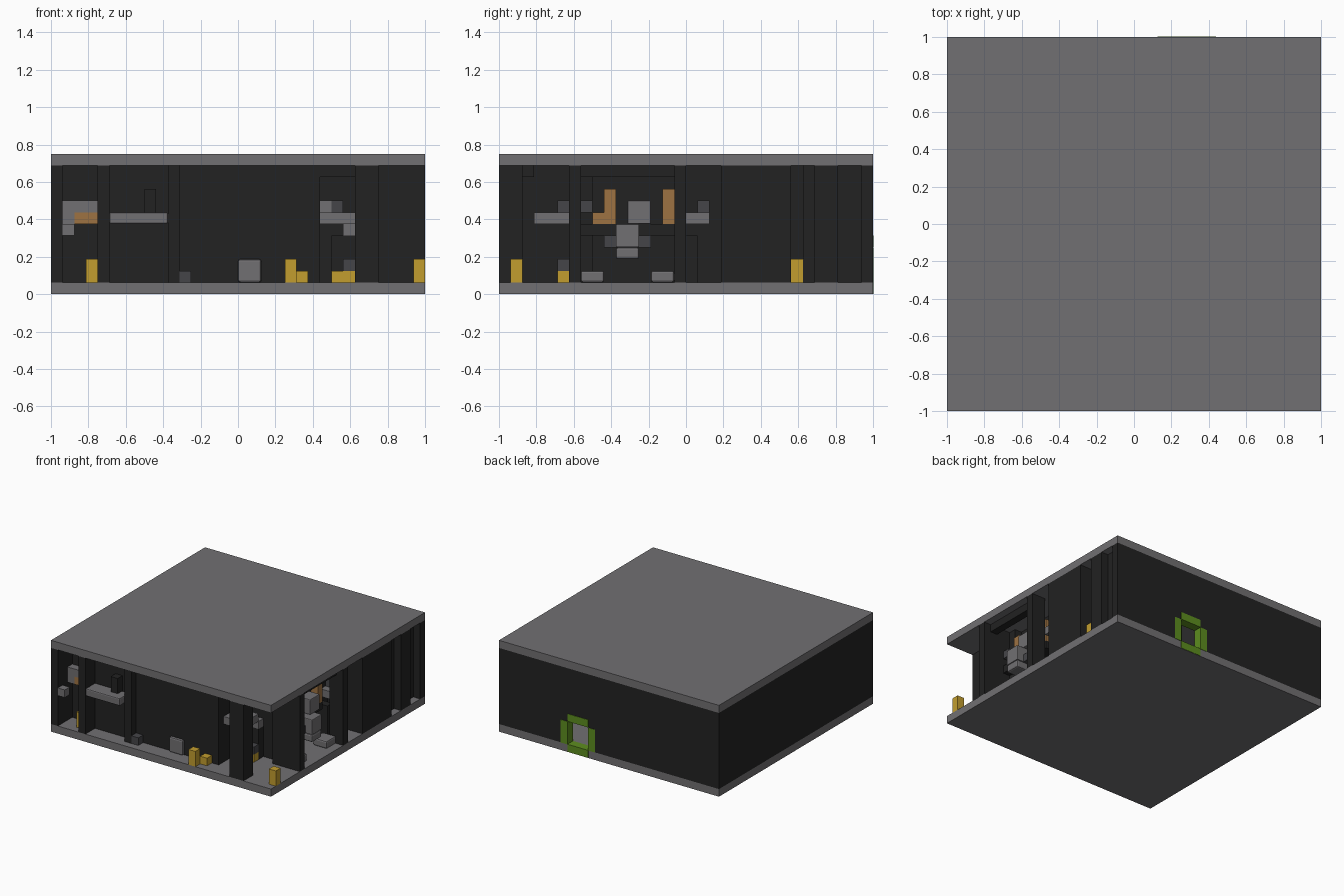
import bpy

cube = bpy.data.objects.get("Cube")
if cube:
    bpy.data.objects.remove(cube, do_unlink=True)

UNIT = 1 / 16      # every part sits on a grid of this step
FLOOR, CEILING = 1, 11


def material(name, r, g, b):
    mat = bpy.data.materials.new(name)
    mat.use_nodes = True
    mat.diffuse_color = (r, g, b, 1)
    mat.node_tree.nodes["Principled BSDF"].inputs["Base Color"].default_value = (r, g, b, 1)
    return mat


stone = material("grey stone", .165, .16, .168)
slate = material("dark grey slate", .06, .06, .066)
black = material("near black wall", .016, .016, .016)
gold = material("golden yellow", .54, .34, .028)
wood = material("warm wood", .34, .17, .055)
green = material("leaf green", .11, .27, .014)


def box(name, mat, x, y, z=(FLOOR, CEILING), rounded=0):
    """Box from its x, y and z ranges in grid steps."""
    bpy.ops.mesh.primitive_cube_add(size=1, location=[sum(r) / 2 * UNIT for r in (x, y, z)])
    obj = bpy.context.object
    obj.name = name
    obj.scale = [(r[1] - r[0]) * UNIT for r in (x, y, z)]
    bpy.ops.object.transform_apply(location=False, rotation=False, scale=True)
    obj.data.materials.append(mat)
    if rounded:
        bevel = obj.modifiers.new("soft_edges", "BEVEL")
        bevel.width = rounded * UNIT
        bevel.segments = 2
    return obj


def torch(name, x, y, top=3, base_color=gold):
    box(name, base_color, (x, x + 1), (y, y + 1), (FLOOR, top))


# Floor and roof slabs
box("floor_slab", stone, (-16, 16), (-16, 16), (0, FLOOR))
box("roof_slab", stone, (-16, 16), (-16, 16), (CEILING, 12))

# Closed outer walls, with the opening in the back one
box("right_wall", black, (-16, -15), (-16, 16))
box("back_wall_right", black, (-15, 2.9), (15, 16))
box("back_wall_left", black, (6.1, 16), (15, 16))
box("back_wall_over_opening", black, (2.9, 6.1), (15, 16), (4.1, CEILING))

# Green frame round the back opening
for side, x in (("right", 2), ("left", 6)):
    box("opening_frame_" + side, green, (x, x + 1), (14.9, 16.05), (1, 4))
for side, z in (("bottom", 0), ("top", 4)):
    box("opening_frame_" + side, green, (3, 6), (14.9, 16.05), (z + .03, z + 1.03))
torch("opening_inner_torch", 4, 12, 4, wood)
box("inner_partition", black, (0, 10), (8, 9))

# Front wall, right part: alcove, posts and shelf
box("alcove_back_wall", black, (-15, -11), (-13, -12))
box("alcove_post", black, (-12, -11), (-16, -12))
box("alcove_upper_beam", stone, (-15, -12), (-14, -13), (7, 8))
box("alcove_wood_bar", wood, (-14, -12), (-14, -13), (6, 7))
box("alcove_side_block", stone, (-15, -14), (-14, -13), (6, 7))
box("alcove_low_block", stone, (-15, -14), (-16, -15), (5, 6))
torch("alcove_torch", -13, -15)
box("shelf_back_wall", black, (-11, -6), (-14, -12))
box("shelf_end_post", black, (-6, -5), (-15, -12))
box("front_shelf", stone, (-11, -6), (-16, -14), (6, 7), .15)
box("shelf_post", black, (-8, -7), (-15, -14), (7, 9))

# Front wall, middle part, with small things standing before it
box("front_wall_middle", black, (-5, 7), (-14, -12))
box("front_slate_block", slate, (-5, -4), (-15, -14), (1, 2))
box("front_rounded_stone", stone, (0, 2), (-14.4, -13.9), (1, 3), .2)
torch("front_tall_torch", 4, -16)
torch("front_short_torch", 5, -15, 2)

# Front window bay with its table
box("window_lintel", black, (7, 10), (-14, -13), (10, CEILING))
box("window_back_wall", black, (6, 12), (-9, -8))
box("window_cabinet", black, (8, 10), (-10, -9), (1, 5))
box("window_inner_wall", black, (6, 7), (-12, -9))
box("window_table", stone, (7, 10), (-13, -10), (6, 7))
box("window_table_block", stone, (7, 8), (-11, -10), (7, 8))
box("window_table_slate", slate, (8, 9), (-11, -10), (7, 8))
box("window_table_bracket", stone, (9, 10), (-10, -9), (5, 6))
torch("window_short_torch", 8, -11, 2)
torch("window_torch", 9, -11, 2)
box("window_torch_cap", slate, (9, 10), (-11, -10), (2, 3))

# Corner pillar and torch
box("corner_pillar", black, (10, 12), (-16, -14))
torch("corner_torch", 15, -15)

# Left side: walls and pillars
box("left_cross_wall", black, (12, 16), (-10, -9))
box("left_room_wall", black, (10, 11), (-8, 3))
box("left_room_pillar", black, (14, 16), (-1, 0))
box("left_room_lintel", black, (14, 15), (-9, -1), (10, CEILING))
box("left_wall_front", black, (13, 16), (3, 9))
box("left_recess_wall", black, (13, 14), (9, 15))
box("left_recess_post", black, (14, 15), (10, 11))
box("left_back_pillar", black, (14, 16), (11, 13))
box("left_back_recess", black, (14, 15), (13, 15))
torch("left_recess_torch", 14, 9)

# Left room: counter, seat and fittings
box("room_counter", black, (11, 13), (-9, -1), (5, 6))
box("room_seat_top", stone, (13, 15), (-6, -4), (4, 6), .1)
box("room_seat_base", stone, (13, 15), (-6, -4), (3, 4), .2)
box("room_seat_arms", slate, (13, 14), (-7, -3), (4, 5))
box("room_seat_back", stone, (12, 14), (-5, -3), (6, 8), .1)
for name, y in (("front", -7), ("back", -2)):
    box("room_wood_post_" + name, wood, (12, 13), (y, y + 1), (6, 9))
box("room_wood_step", wood, (12, 13), (-8, -7), (6, 7))
box("room_slate_block", slate, (12, 13), (-9, -8), (7, 8))
for name, y in (("front", -9), ("back", -3)):
    box("room_floor_stone_" + name, stone, (13, 15), (y, y + 2), (1, 2), .2)

# Gap behind the room: small counter
box("gap_counter", stone, (12, 14), (0, 2), (6, 7))
box("gap_counter_slate", slate, (12, 13), (1, 2), (7, 8))
box("gap_cabinet", black, (11, 13), (0, 1), (1, 5))
